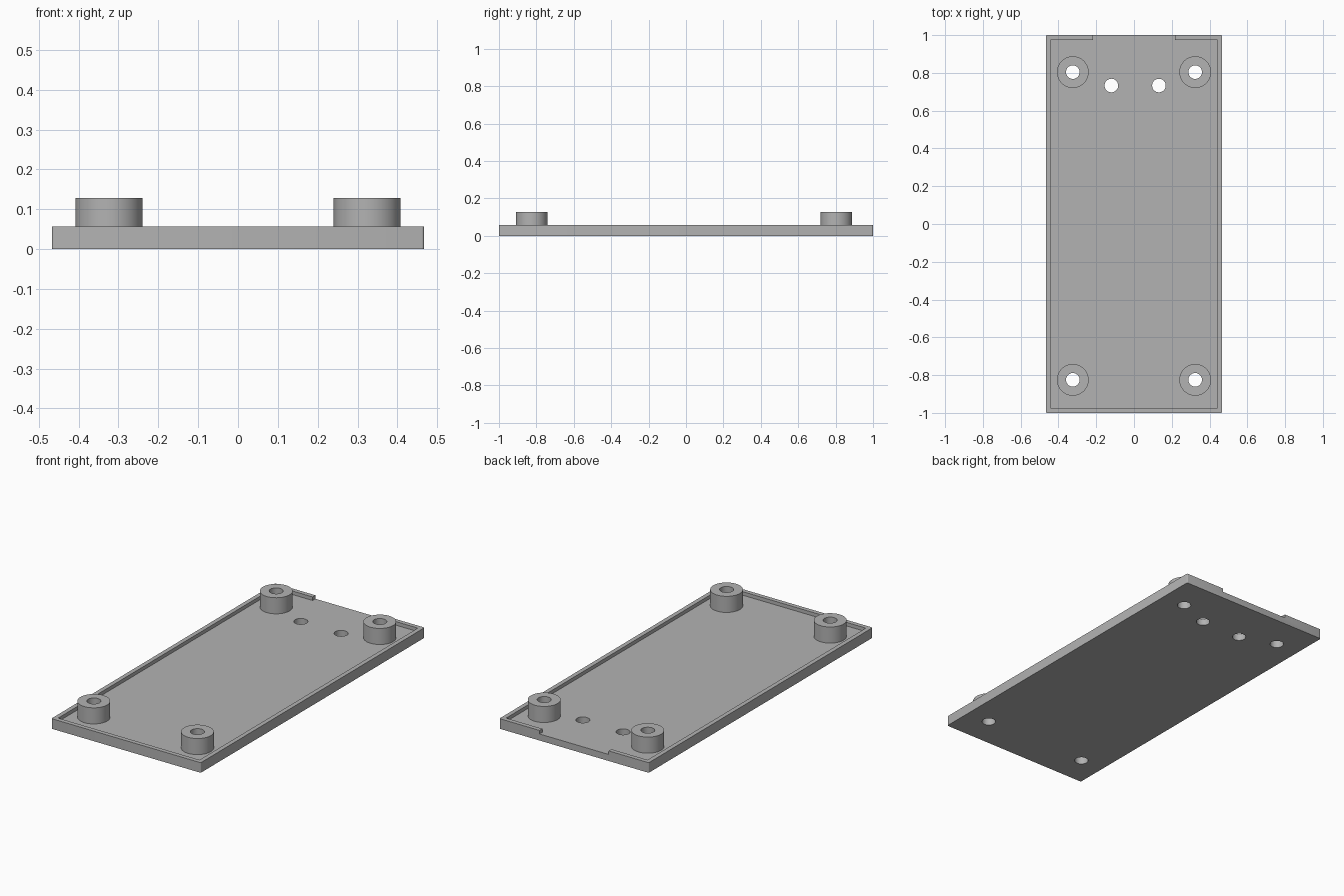
import bpy
import bmesh
from math import radians

old = bpy.data.objects.get("Cube")
if old:
    bpy.data.objects.remove(old, do_unlink=True)

HALF_X, HALF_Y = 0.467, 1.0
PLATE_TOP, FLOOR, BOSS_TOP = 0.057, 0.037, 0.128
RIM = 0.025
BOSSES = [(x, y) for x in (-0.324, 0.324) for y in (-0.825, 0.804)]
CABLE_HOLES = [(-0.12, 0.733), (0.132, 0.733)]

grey = bpy.data.materials.new("plain grey")
grey.use_nodes = True
COLOUR = (0.45, 0.45, 0.45, 1)
grey.diffuse_color = COLOUR
grey.node_tree.nodes["Principled BSDF"].inputs["Base Color"].default_value = COLOUR


def finish(name, bm):
    mesh = bpy.data.meshes.new(name)
    bm.to_mesh(mesh)
    bm.free()
    mesh.materials.append(grey)
    obj = bpy.data.objects.new(name, mesh)
    bpy.context.collection.objects.link(obj)
    return obj


def box(name, x0, x1, y0, y1, z0, z1, corner=0):
    bm = bmesh.new()
    bmesh.ops.create_cube(bm, size=1)
    for v in bm.verts:
        v.co = ((x0 + x1) / 2 + v.co.x * (x1 - x0),
                (y0 + y1) / 2 + v.co.y * (y1 - y0),
                (z0 + z1) / 2 + v.co.z * (z1 - z0))
    if corner:
        upright = [e for e in bm.edges
                   if abs(e.verts[0].co.z - e.verts[1].co.z) > 0.01]
        bmesh.ops.bevel(bm, geom=upright, offset=corner, segments=4,
                        profile=0.5, affect='EDGES')
    return finish(name, bm)


def cylinder(name, centre, radius, z0, z1):
    bm = bmesh.new()
    bmesh.ops.create_cone(bm, cap_ends=True, segments=48, radius1=radius,
                          radius2=radius, depth=z1 - z0)
    bmesh.ops.translate(bm, verts=bm.verts, vec=(*centre, (z0 + z1) / 2))
    return finish(name, bm)


def combine(target, other, operation):
    mod = target.modifiers.new(operation.lower(), 'BOOLEAN')
    mod.operation = operation
    mod.solver = 'EXACT'
    mod.object = other
    bpy.context.view_layer.objects.active = target
    bpy.ops.object.modifier_apply(modifier=mod.name)
    bpy.data.objects.remove(other, do_unlink=True)


# Base plate with a shallow tray and a gap in the back rim
plate = box("base_plate", -HALF_X, HALF_X, -HALF_Y, HALF_Y, 0, PLATE_TOP, 0.006)
combine(plate, box("tray_cutter", -HALF_X + RIM, HALF_X - RIM, -HALF_Y + RIM,
                   HALF_Y - RIM, FLOOR, 0.2), 'DIFFERENCE')
combine(plate, box("gap_cutter", -0.216, 0.216, 0.9, 1.1, FLOOR, 0.2), 'DIFFERENCE')

# Standoffs at the corners
for centre in BOSSES:
    combine(plate, cylinder("standoff", centre, 0.084, 0.02, BOSS_TOP), 'UNION')

# Through holes for screws and cables
for centre in BOSSES + CABLE_HOLES:
    combine(plate, cylinder("hole_cutter", centre, 0.036, -0.1, 0.3), 'DIFFERENCE')

# Smooth the round walls, keep the edges sharp
bpy.ops.object.select_all(action='DESELECT')
plate.select_set(True)
bpy.context.view_layer.objects.active = plate
bpy.ops.object.shade_smooth_by_angle(angle=radians(30))
